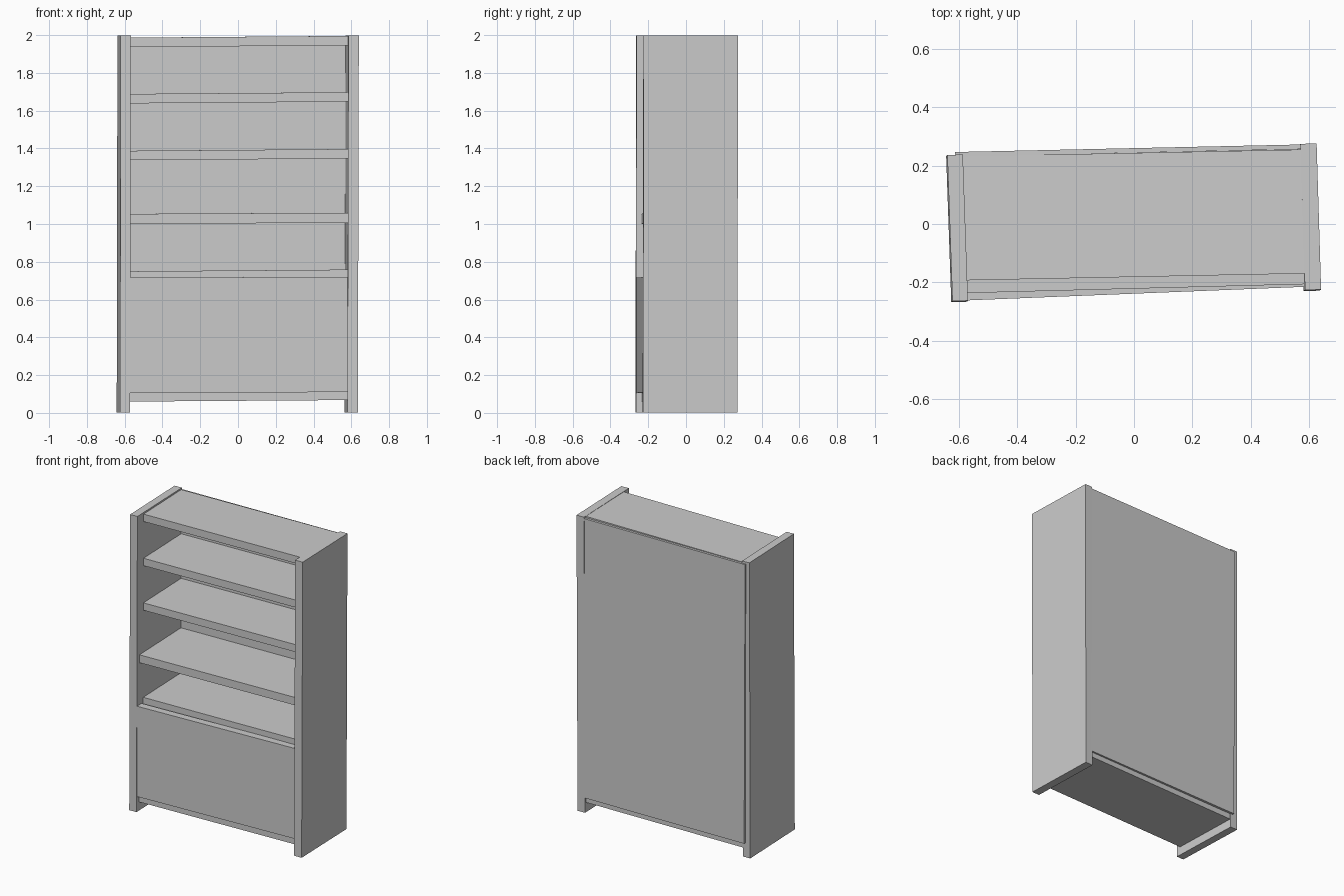
import bpy
from math import radians

if "Cube" in bpy.data.objects:
    bpy.data.objects.remove(bpy.data.objects["Cube"])


def board(name, centre, size, yaw, roll=0.0, pitch=0.0):
    """Flat board; yaw turns about z, roll lifts the right end, pitch leans it back."""
    bpy.ops.mesh.primitive_cube_add(size=1, location=centre)
    ob = bpy.context.object
    ob.name = name
    ob.scale = size
    ob.rotation_euler = (radians(-pitch), radians(-roll), radians(yaw))
    bpy.ops.object.transform_apply(location=False, rotation=True, scale=True)
    return ob


# Upright side panels, each slightly out of true
board("left_side_panel", (-0.605, -0.015, 1.0), (0.053, 0.5, 1.995), 2.0, -0.12, 0.1)
board("right_side_panel", (0.602, 0.023, 1.0), (0.055, 0.5, 1.995), 1.75, -0.15, 0.1)

# Thin back sheet, lapping over the left panel and let into the right one
board("back_panel", (-0.017, 0.251, 1.042), (1.185, 0.016, 1.885), 1.25, 0.2)

# Recessed shelves
for name, z in (("top_board", 1.966), ("upper_shelf", 1.668),
                ("middle_shelf", 1.367), ("cabinet_top_shelf", 0.729)):
    board(name, (0.0, 0.031, z), (1.165, 0.424, 0.05), 1.15, 0.45)

# Deeper shelf and the base, which come further forward
board("deep_shelf", (0.0, 0.012, 1.030), (1.165, 0.466, 0.053), 1.5, 0.3)
board("base_board", (0.0, 0.012, 0.089), (1.165, 0.466, 0.05), 1.5, 0.4)

# Closed front of the lower cabinet
board("cabinet_front", (0.004, -0.213, 0.413), (1.16, 0.05, 0.61), 2.3, 0.2)
